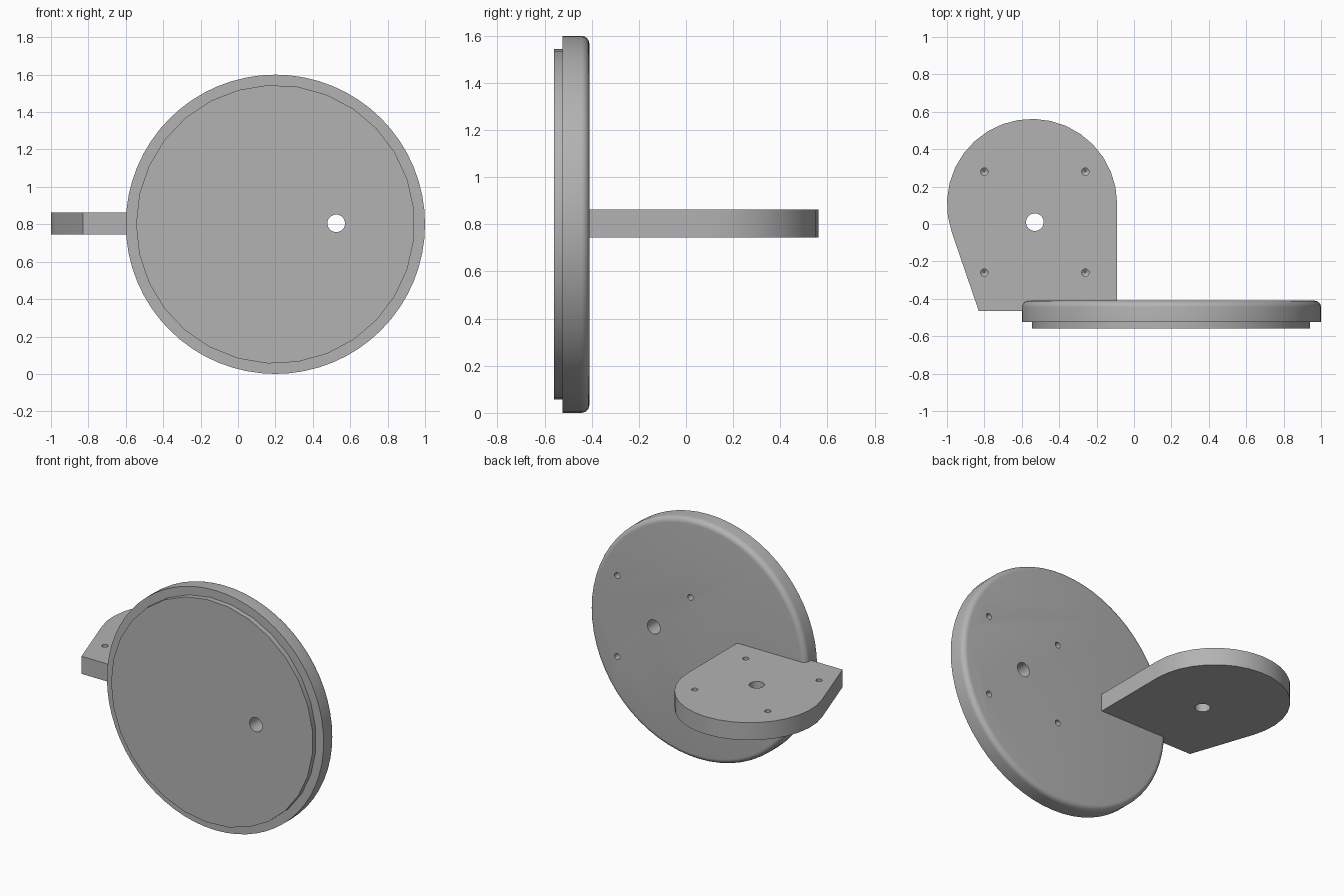
import bpy, bmesh, math
from mathutils import Matrix, Vector

if "Cube" in bpy.data.objects:
    bpy.data.objects.remove(bpy.data.objects["Cube"])

grey = bpy.data.materials.new("plain grey")
grey.use_nodes = True
grey.diffuse_color = (0.45, 0.45, 0.45, 1)
grey.node_tree.nodes["Principled BSDF"].inputs["Base Color"].default_value = (0.45, 0.45, 0.45, 1)


def finish(name, bm):
    bmesh.ops.recalc_face_normals(bm, faces=bm.faces)
    mesh = bpy.data.meshes.new(name)
    bm.to_mesh(mesh)
    bm.free()
    mesh.materials.append(grey)
    obj = bpy.data.objects.new(name, mesh)
    bpy.context.collection.objects.link(obj)
    return obj


def lathe(name, profile, sides, place):
    """Turn a (radius, height) profile about z, cap both ends, then place it."""
    bm = bmesh.new()
    rings = []
    for r, h in profile:
        rings.append([bm.verts.new((r * math.cos(a), r * math.sin(a), h))
                      for a in (math.pi + math.tau * i / sides for i in range(sides))])
    for low, high in zip(rings, rings[1:]):
        for i in range(sides):
            j = (i + 1) % sides
            bm.faces.new((low[i], low[j], high[j], high[i]))
    bm.faces.new(rings[0])
    bm.faces.new(rings[-1])
    bmesh.ops.transform(bm, matrix=place, verts=bm.verts)
    return finish(name, bm)


def activate(obj):
    bpy.ops.object.select_all(action='DESELECT')
    obj.select_set(True)
    bpy.context.view_layer.objects.active = obj


def cut(obj, cutters):
    activate(obj)
    for cutter in cutters:
        mod = obj.modifiers.new("hole", 'BOOLEAN')
        mod.operation, mod.solver, mod.object = 'DIFFERENCE', 'EXACT', cutter
        bpy.ops.object.modifier_apply(modifier=mod.name)


def hole_cutters(place):
    """Through hole at the origin and four blind drilled holes, entering from z = 0."""
    through = lathe("bore_cutter", [(0.047, -0.3), (0.047, 0.1)], 32, place)
    drill = [(0.003, -0.075), (0.02, -0.06), (0.02, 0.1)]
    blind = [lathe("drill_cutter", drill, 16, place @ Matrix.Translation((sx * 0.27, sy * 0.27, 0)))
             for sx in (-1, 1) for sy in (-1, 1)]
    return through, blind


def smooth(obj):
    activate(obj)
    bpy.ops.object.shade_smooth_by_angle(angle=math.radians(30))


# Disc with rounded back edge, and the raised front step
back = -0.41
facing_back = Matrix.Rotation(-math.pi / 2, 4, 'X')
disc_place = Matrix.Translation((0.2, back, 0.8)) @ facing_back
fillet = 0.035
profile = [(0.8, -0.115)]
for k in range(7):
    a = k / 6 * math.pi / 2
    profile.append((0.8 - fillet + fillet * math.cos(a), -fillet + fillet * math.sin(a)))
disc = lathe("disc", profile, 64, disc_place)
step = lathe("front_step", [(0.745, -0.15), (0.745, -0.113)], 29, disc_place)

# Mounting plate: round end, one straight side and one slanted side
centre, radius = Vector((-0.545, 0.107)), 0.455
outline = [(-0.09, -0.465)]
arc_end = math.radians(199)
for i in range(19):
    a = arc_end * i / 18
    outline.append((centre.x + radius * math.cos(a), centre.y + radius * math.sin(a)))
outline.append((-0.83, -0.465))
bm = bmesh.new()
face = bm.faces.new([bm.verts.new((x, y, 0.745)) for x, y in outline])
top = bmesh.ops.extrude_face_region(bm, geom=[face])["geom"]
bmesh.ops.translate(bm, vec=(0, 0, 0.117), verts=[v for v in top if isinstance(v, bmesh.types.BMVert)])
plate = finish("mounting_plate", bm)

# Drill both parts with the same hole pattern
disc_bore, disc_drills = hole_cutters(Matrix.Translation((0.525, back, 0.805)) @ facing_back)
plate_bore, plate_drills = hole_cutters(Matrix.Translation((-0.53, 0.01, 0.862)))
cut(disc, [disc_bore] + disc_drills)
cut(step, [disc_bore])
cut(plate, [plate_bore] + plate_drills)
for cutter in [disc_bore, plate_bore] + disc_drills + plate_drills:
    bpy.data.objects.remove(cutter)

for part in (disc, step, plate):
    smooth(part)
